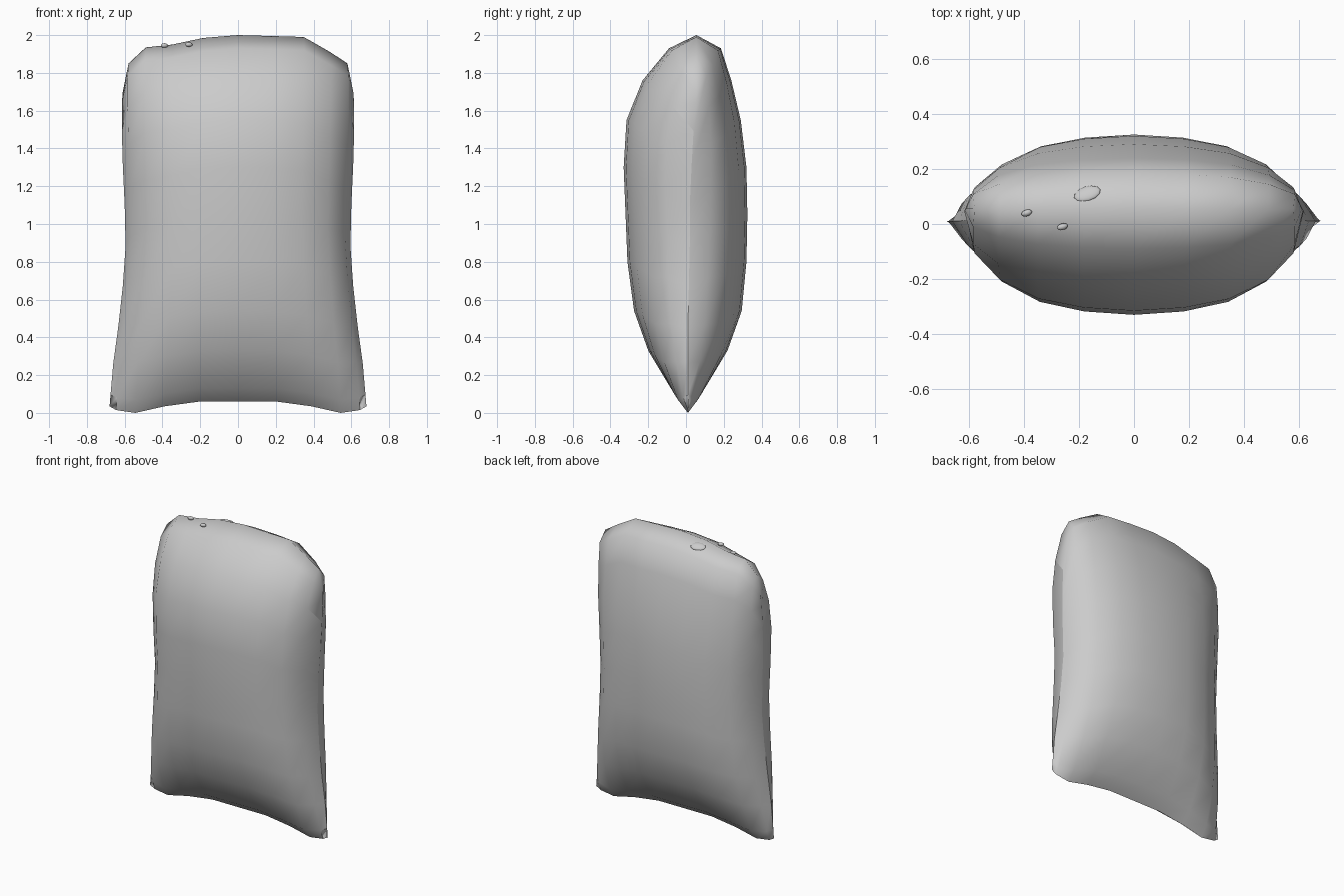
import bpy
import bmesh

cube = bpy.data.objects.get("Cube")
if cube:
    bpy.data.objects.remove(cube, do_unlink=True)

grey = bpy.data.materials.new("soft_grey")
grey.use_nodes = True
colour = (0.6, 0.6, 0.6, 1)
grey.diffuse_color = colour
grey.node_tree.nodes["Principled BSDF"].inputs["Base Color"].default_value = colour

# Rows up the middle: height, half width, front y, back y, seam y
ROWS = [
    (0.06, 0.68, 0.01, 0.01, 0.01),
    (0.13, 0.675, -0.08, 0.10, 0.01),
    (0.33, 0.66, -0.20, 0.22, 0.01),
    (0.54, 0.635, -0.275, 0.295, 0.01),
    (0.80, 0.61, -0.31, 0.32, 0.015),
    (1.05, 0.595, -0.32, 0.325, 0.02),
    (1.30, 0.60, -0.33, 0.32, 0.02),
    (1.55, 0.61, -0.315, 0.29, 0.03),
    (1.76, 0.615, -0.23, 0.24, 0.04),
    (1.93, 0.615, -0.09, 0.185, 0.05),
    (2.00, 0.61, 0.055, 0.055, 0.055),
]
# Columns out from the middle: width fraction, fullness, bottom z, right top z, left top z
COLS = [
    (0.00, 1.00, 0.06, 2.00, 2.00),
    (0.30, 0.955, 0.06, 1.985, 1.995),
    (0.57, 0.83, 0.035, 1.95, 1.99),
    (0.80, 0.58, 0.00, 1.935, 1.91),
    (0.95, 0.28, 0.015, 1.85, 1.85),
    (1.00, 0.00, 0.035, 1.70, 1.70),
]
columns = [(-1, c) for c in reversed(COLS[1:])] + [(1, c) for c in COLS]


def panel(bm, back):
    """One puffed sheet of the cushion."""
    grid = []
    for z, width, y_front, y_back, seam in ROWS:
        t = (z - 0.06) / 1.94
        row = []
        for side, (u, full, low, top_right, top_left) in columns:
            top = top_left if side > 0 else top_right
            depth = (y_back if back else y_front) - seam
            y = seam + depth * full ** (1 - 0.35 * t)
            row.append(bm.verts.new((side * u * width, y, low + t * (top - low))))
        grid.append(row)
    for a, b in zip(grid, grid[1:]):
        for i in range(len(columns) - 1):
            face = (a[i], a[i + 1], b[i + 1], b[i])
            bm.faces.new(face[::-1] if back else face)


# Cushion: two sheets joined along the rim
bm = bmesh.new()
panel(bm, False)
panel(bm, True)
rim = {v for v in bm.verts if v.is_boundary}
bmesh.ops.remove_doubles(bm, verts=list(rim), dist=0.0005)
bmesh.ops.recalc_face_normals(bm, faces=bm.faces)
for f in bm.faces:
    f.smooth = True
# Crisp seam along the sides and bottom, soft fold on top
for e in bm.edges:
    if len(e.link_faces) == 2:
        p, q = (f.calc_center_median().y for f in e.link_faces)
        mid = (e.verts[0].co + e.verts[1].co) / 2
        across = e.verts[0].co.y < 0.06 and e.verts[1].co.y < 0.06
        if across and p * q < 0 and mid.z < 1.69 and (abs(mid.x) > 0.58 or mid.z < 0.07):
            e.smooth = False
mesh = bpy.data.meshes.new("cushion")
bm.to_mesh(mesh)
bm.free()
mesh.materials.append(grey)
cushion = bpy.data.objects.new("cushion", mesh)
bpy.context.collection.objects.link(cushion)

# Small lumps just breaking the top fold
for i, (x, y, z, length) in enumerate([(-0.17, 0.11, 1.955, 0.05), (-0.26, -0.01, 1.95, 0.02),
                                       (-0.39, 0.04, 1.945, 0.02)]):
    bpy.ops.mesh.primitive_uv_sphere_add(segments=12, ring_count=8, location=(x, y, z),
                                         rotation=(-0.5, 0, 0.3))
    lump = bpy.context.object
    lump.name = f"top_lump_{i + 1}"
    lump.scale = (length, length * 0.6, 0.012)
    lump.data.materials.append(grey)
    bpy.ops.object.shade_smooth()
